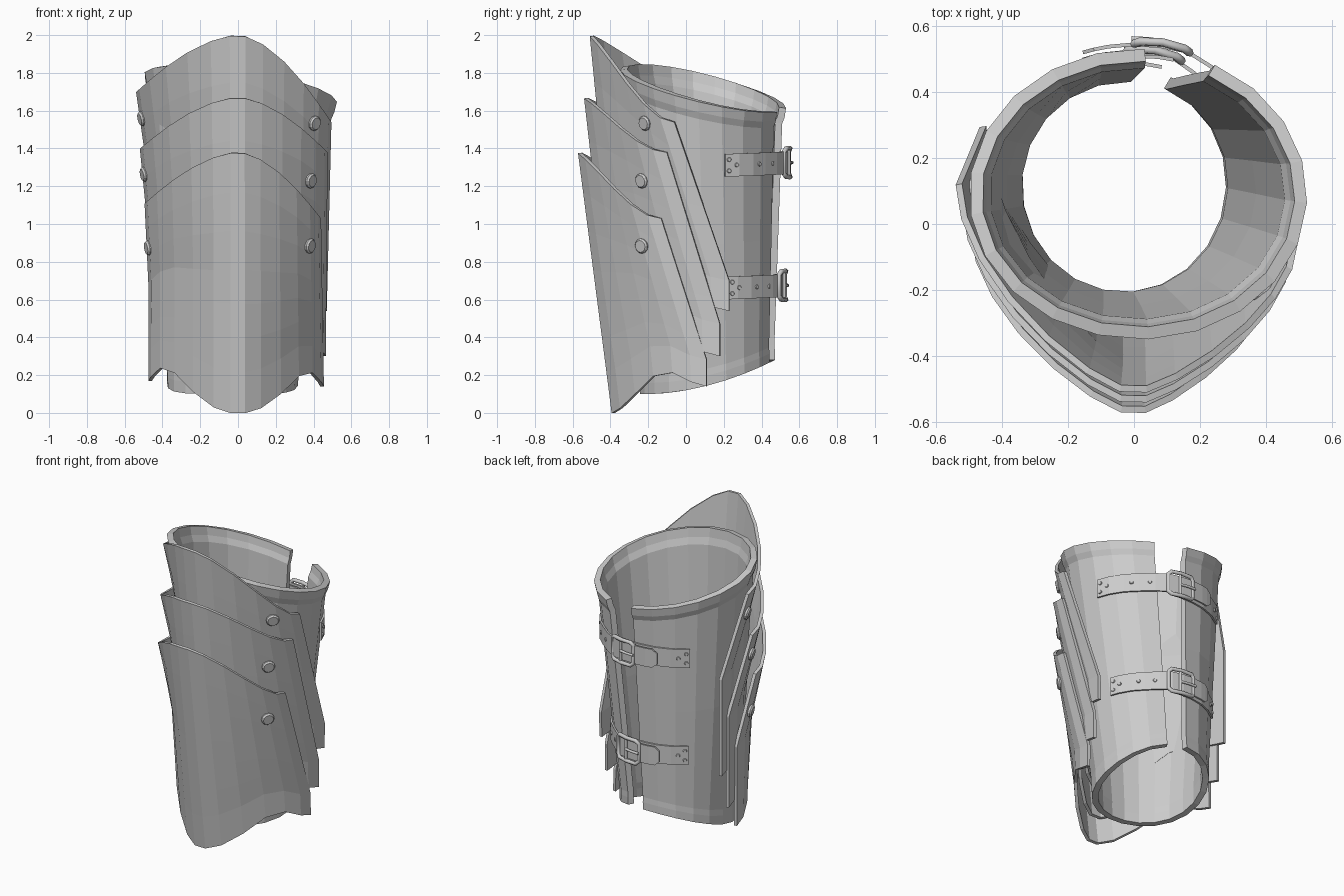
import bpy, bmesh
from math import sin, cos, pi, radians, sqrt
from mathutils import Vector, Matrix

if "Cube" in bpy.data.objects:
    bpy.data.objects.remove(bpy.data.objects["Cube"])


def make(name, bm, thick=0.0):
    """Turn a bmesh into an object, optionally with centred thickness."""
    bmesh.ops.recalc_face_normals(bm, faces=bm.faces)
    me = bpy.data.meshes.new(name)
    bm.to_mesh(me)
    bm.free()
    ob = bpy.data.objects.new(name, me)
    bpy.context.collection.objects.link(ob)
    if thick:
        m = ob.modifiers.new("thickness", 'SOLIDIFY')
        m.thickness = thick
        m.offset = 0
        m.use_even_offset = True
    return ob


def grid(name, fn, us, vs, thick):
    """Surface through fn(u, v)."""
    bm = bmesh.new()
    rows = [[bm.verts.new(fn(u, v)) for u in us] for v in vs]
    for r0, r1 in zip(rows, rows[1:]):
        for i in range(len(us) - 1):
            bm.faces.new((r0[i], r0[i + 1], r1[i + 1], r1[i]))
    return make(name, bm, thick)


def frac(n):
    return [i / n for i in range(n + 1)]


def lerp(a, b, t):
    return a + (b - a) * t


def stud(name, loc, normal, r, h):
    """Round rivet with a chamfered head, standing along normal."""
    bm = bmesh.new()
    q = normal.to_track_quat('Z', 'Y').to_matrix().to_4x4()
    for r1, r2, z0, z1 in ((r, r, -h, h * .6), (r, r * .8, h * .6, h)):
        bmesh.ops.create_cone(bm, cap_ends=True, segments=12, radius1=r1, radius2=r2, depth=z1 - z0,
                              matrix=Matrix.Translation(loc) @ q @ Matrix.Translation((0, 0, (z0 + z1) / 2)))
    make(name, bm)


# Sleeve: tapered tube, angle measured clockwise from the back
def surf(deg, z, off=0.0):
    s, a = (z - .15) / 1.57, radians(deg)
    return Vector((-.03 + .05 * s + (.34 + .155 * s + off) * sin(a),
                   .11 - .015 * s + (.35 + .07 * s + off) * cos(a), z))


def sleeve_point(u, v):
    t, off = v
    deg = lerp(lerp(22, 27, t), 362, u)
    p, q = surf(deg, 1.72), surf(deg, .15)
    top = 1.72 - .15 * (p.x - .02) - .24 * (p.y - .09)
    low = .10 + .18 * ((q.y + .24) / .7) ** 2
    return surf(deg, lerp(low, top, t), off)


# One skin with a slightly flared lip at the top
grid("sleeve", sleeve_point, frac(20),
     [(0, -.012), (.035, -.014), (.06, -.018), (.5, -.018), (.94, -.018), (.965, -.006), (1, 0)], .038)


# Front plates: ridge (y, z top; y, z bottom) and per side (x, y, z top; x, y, z bottom)
PLATES = {
    "lower_plate": ((-.567, 1.38, -.39, -.004),
                    {1: (.43, -.13, 1.03, .445, .11, .14), -1: (.485, -.02, 1.11, .465, .15, .17)}),
    "middle_plate": ((-.535, 1.67, -.365, .16),
                     {1: (.465, -.10, 1.38, .455, .18, .30), -1: (.51, .05, 1.40, .462, .23, .32)}),
    "upper_plate": ((-.505, 2.0, -.345, .35),
                    {1: (.485, -.06, 1.54, .46, .23, .54), -1: (.53, .12, 1.70, .457, .295, .55)}),
}


def plate_z(plate, u):
    ridge, sides = plate
    e = sides[1 if u >= 0 else -1]
    fx = sin(abs(u) * pi / 2)
    top = lerp(ridge[1], e[2], fx ** 1.7)
    low = lerp(ridge[3], e[5], fx ** 1.5) + .12 * max(0, sin(pi * fx ** 2.7))
    return top, low


def plate_point(plate, u, s):
    ridge, sides = plate
    sg = 1 if u >= 0 else -1
    e = sides[sg]
    a = abs(u) * pi / 2
    fx = sin(a)
    # Softened ridge blended with an elliptical side
    fy = .6 * (1 - cos(a)) + .4 * (sqrt(fx * fx + .015) - .122) / .886
    # The right edge slants back slowly, the left one wraps round early
    f, fs = (min(1, s / .84), s) if sg > 0 else (min(1, s / .45), min(1, s / .45))
    y = lerp(lerp(ridge[0], ridge[2], s), lerp(e[1], e[4], f), fy)
    top, low = plate_z(plate, u)
    return Vector((sg * fx * lerp(e[0], e[3], fs), y, lerp(top, low, s)))


RIVETS = {"lower_plate": ((.66, .885), (-.88, .875)),
          "middle_plate": ((.61, 1.23), (-.88, 1.265)),
          "upper_plate": ((.62, 1.535), (-.88, 1.56))}

COLUMNS = [.05, .17, .33, .5, .67, .84, 1]
for name, plate in PLATES.items():
    grid(name, lambda u, s: plate_point(plate, u, s),
         [-c for c in reversed(COLUMNS)] + COLUMNS, [0, .15, .3, .45, .58, .71, .84, 1], .02)
    # One large rivet on each side of the plate
    for u, z in RIVETS[name]:
        top, low = plate_z(plate, u)
        s = (top - z) / (top - low)
        p = plate_point(plate, u, s)
        n = (plate_point(plate, u + .05, s) - p).cross(plate_point(plate, u, s - .05) - p).normalized()
        stud(name + "_rivet", p, n, .04, .024)


# Straps and buckles closing the gap at the back
def long_offset(deg):
    return .012 if deg > 36 else .012 + .03 * min(1, (36 - deg) / 18)


def bar(name, pts, r, cyclic, mat):
    """Round bar along a path, as buckle frame or prong."""
    cu = bpy.data.curves.new(name, 'CURVE')
    cu.dimensions = '3D'
    cu.bevel_depth = r
    cu.bevel_resolution = 1
    cu.use_fill_caps = True
    sp = cu.splines.new('POLY')
    sp.points.add(len(pts) - 1)
    for p, c in zip(sp.points, pts):
        p.co = (*c, 1)
    sp.use_cyclic_u = cyclic
    ob = bpy.data.objects.new(name, cu)
    ob.matrix_world = mat
    bpy.context.collection.objects.link(ob)


for tag, zc, end, bdeg in (("upper", 1.325, 75, 9), ("lower", .675, 72, 10)):
    def height(deg):
        return zc - .015 * max(0, deg - 10) / 67

    # Long strap from the right side, with a narrowed loose tip
    def long_strap(deg, v):
        h = .035 if deg < -16 else .06
        p = surf(deg, height(deg), long_offset(deg))
        return p + Vector((0, 0, v * h))

    def short_strap(deg, v):
        return surf(deg, zc, .008) + Vector((0, 0, v * .06))

    grid(tag + "_long_strap", long_strap,
         [end, 64, 52, 40, 28, 18, 8, -2, -10, -15, -19], [-1, 1], .011)
    grid(tag + "_short_strap", short_strap, [14, 8, -4, -16, -28, -43], [-1, 1], .011)

    # Small pins at the fixed ends and along the strap
    pins = [(end - 3, .03), (end - 3, -.03), (end - 9, 0), (46, 0), (32, 0),
            (-40, .03), (-40, -.03), (-34, 0)]
    for deg, dz in pins:
        off = long_offset(deg) if deg > 0 else .008
        p = surf(deg, height(deg), off) + Vector((0, 0, dz))
        n = Vector((sin(radians(deg)), cos(radians(deg)), 0))
        stud(tag + "_strap_pin", p, n, .012, .01)

    # Buckle: local x along the strap, y up, z outward
    a = radians(bdeg)
    n = Vector((sin(a), cos(a), 0))
    t = Vector((cos(a), -sin(a), 0))
    o = surf(bdeg, zc, .042)
    mat = Matrix(((t.x, 0, n.x, o.x), (t.y, 0, n.y, o.y), (t.z, 1, n.z, o.z), (0, 0, 0, 1)))
    w, h, c = .085, .076, .018
    frame = []
    for sx, sy in ((1, 1), (-1, 1), (-1, -1), (1, -1)):
        pair = [(sx * w, sy * (h - c), -.006), (sx * (w - c), sy * h, .004)]
        frame += pair if sx * sy > 0 else pair[::-1]
        if sx * sy > 0:
            frame.append((0, sy * h, .012))
    bar(tag + "_buckle_frame", frame, .013, True, mat)
    bar(tag + "_buckle_bar", [(.01, -h, .008), (.01, h, .008)], .01, False, mat)
    bar(tag + "_buckle_prong", [(.01, 0, .012), (-.04, 0, .014), (-.095, 0, .008)], .009, False, mat)
